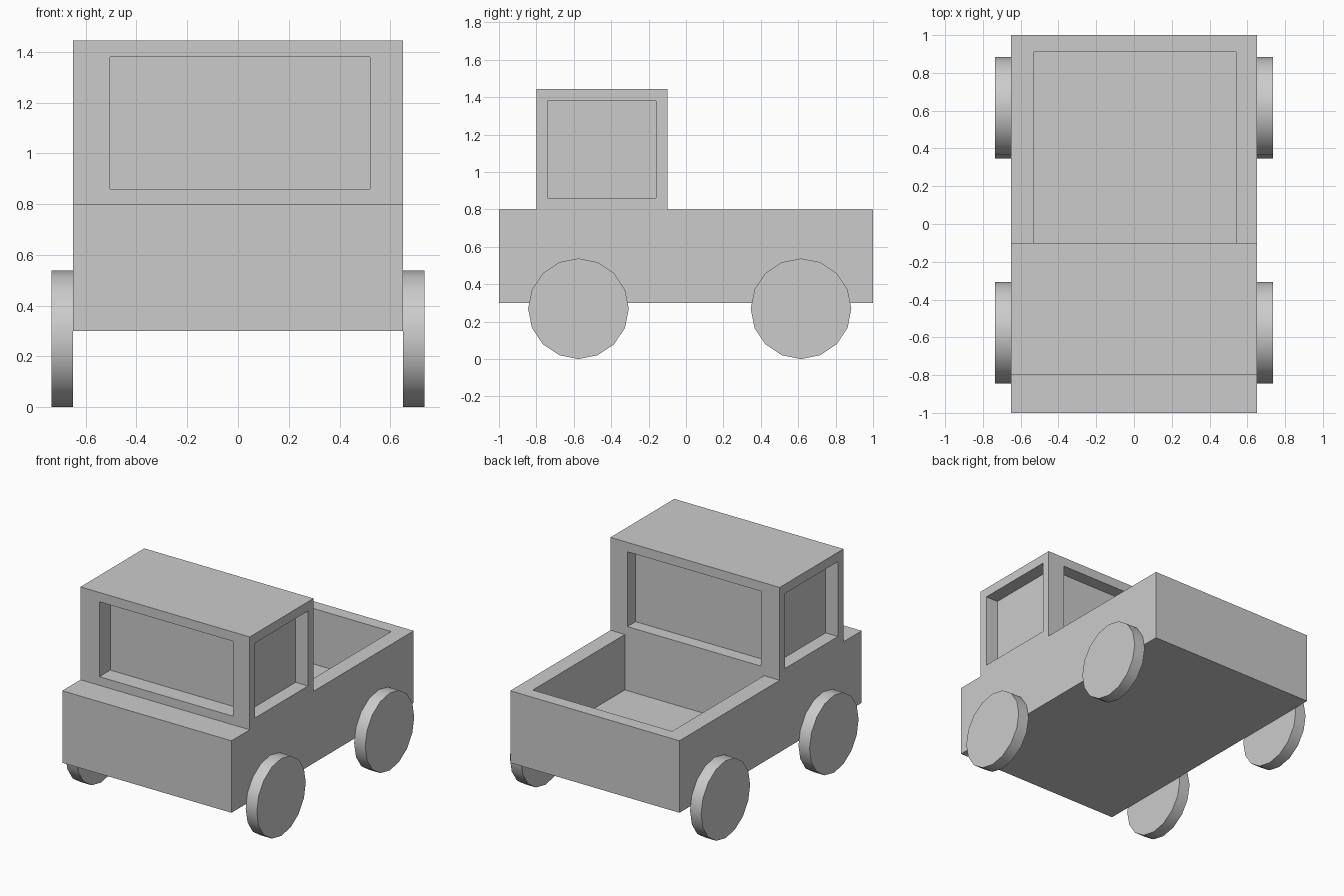
import bpy
import bmesh
import math
from mathutils import Vector

cube = bpy.data.objects.get("Cube")
if cube:
    bpy.data.objects.remove(cube, do_unlink=True)

# One plain grey for the whole toy
GREY = (0.6, 0.6, 0.6, 1.0)
grey = bpy.data.materials.new("plain_grey")
grey.use_nodes = True
grey.diffuse_color = GREY
grey.node_tree.nodes["Principled BSDF"].inputs["Base Color"].default_value = GREY


def push(bm, axis, level, bounds, offset):
    """Outline a rectangle on the face at axis = level and extrude it by offset."""
    for other, limits in bounds.items():
        normal = Vector((0, 0, 0))
        normal[other] = 1
        for limit in limits:
            bmesh.ops.bisect_plane(bm, geom=bm.verts[:] + bm.edges[:] + bm.faces[:],
                                   dist=1e-5, plane_co=normal * limit, plane_no=normal)
    region = []
    for face in bm.faces:
        c = face.calc_center_median()
        flat = all(abs(v.co[axis] - level) < 1e-4 for v in face.verts)
        if flat and all(lo < c[k] < hi for k, (lo, hi) in bounds.items()):
            region.append(face)
    result = bmesh.ops.extrude_face_region(bm, geom=region)
    move = Vector((0, 0, 0))
    move[axis] = offset
    bmesh.ops.translate(bm, vec=move,
                        verts=[g for g in result["geom"] if isinstance(g, bmesh.types.BMVert)])
    leftover = [f for f in region if f.is_valid]
    if leftover:
        bmesh.ops.delete(bm, geom=leftover, context='FACES')


X, Y, Z = 0, 1, 2
HALF_WIDTH = 0.65
CAB_FRONT, CAB_BACK = -0.8, -0.1
DECK, ROOF = 0.8, 1.445

# Lower body block
bm = bmesh.new()
bmesh.ops.create_cube(bm, size=1)
for v in bm.verts:
    v.co = (v.co.x * 2 * HALF_WIDTH, v.co.y * 2, 0.55 + v.co.z * 0.5)

# Cab raised from the deck, cargo bed sunk into it
push(bm, Z, DECK, {Y: (CAB_FRONT, CAB_BACK)}, ROOF - DECK)
push(bm, Z, DECK, {X: (-0.53, 0.54), Y: (CAB_BACK, 0.91)}, -0.385)

# Recessed windows: front, back and both sides
wide = {X: (-0.505, 0.52), Z: (0.86, 1.38)}
side = {Y: (-0.74, -0.16), Z: (0.86, 1.38)}
push(bm, Y, CAB_FRONT, wide, 0.12)
push(bm, Y, CAB_BACK, wide, -0.09)
for s in (-1, 1):
    push(bm, X, s * HALF_WIDTH, side, -s * 0.095)

# Tidy flat areas
bmesh.ops.remove_doubles(bm, verts=bm.verts[:], dist=1e-5)
bmesh.ops.dissolve_limit(bm, angle_limit=math.radians(1),
                         verts=bm.verts[:], edges=bm.edges[:])
bmesh.ops.recalc_face_normals(bm, faces=bm.faces[:])
mesh = bpy.data.meshes.new("truck_body")
bm.to_mesh(mesh)
bm.free()
mesh.materials.append(grey)
body = bpy.data.objects.new("truck_body", mesh)
bpy.context.collection.objects.link(body)

# Four disc wheels against the body sides
RADIUS, THICKNESS = 0.269, 0.085
for end, y in (("front", -0.575), ("rear", 0.615)):
    for hand, s in (("left", 1), ("right", -1)):
        bpy.ops.mesh.primitive_cylinder_add(
            vertices=16, radius=RADIUS, depth=THICKNESS,
            location=(s * (HALF_WIDTH + THICKNESS / 2), y, RADIUS),
            rotation=(0, math.pi / 2, 0))
        wheel = bpy.context.object
        wheel.name = f"{end}_{hand}_wheel"
        wheel.data.materials.append(grey)
        bpy.ops.object.shade_smooth_by_angle(angle=math.radians(30))
